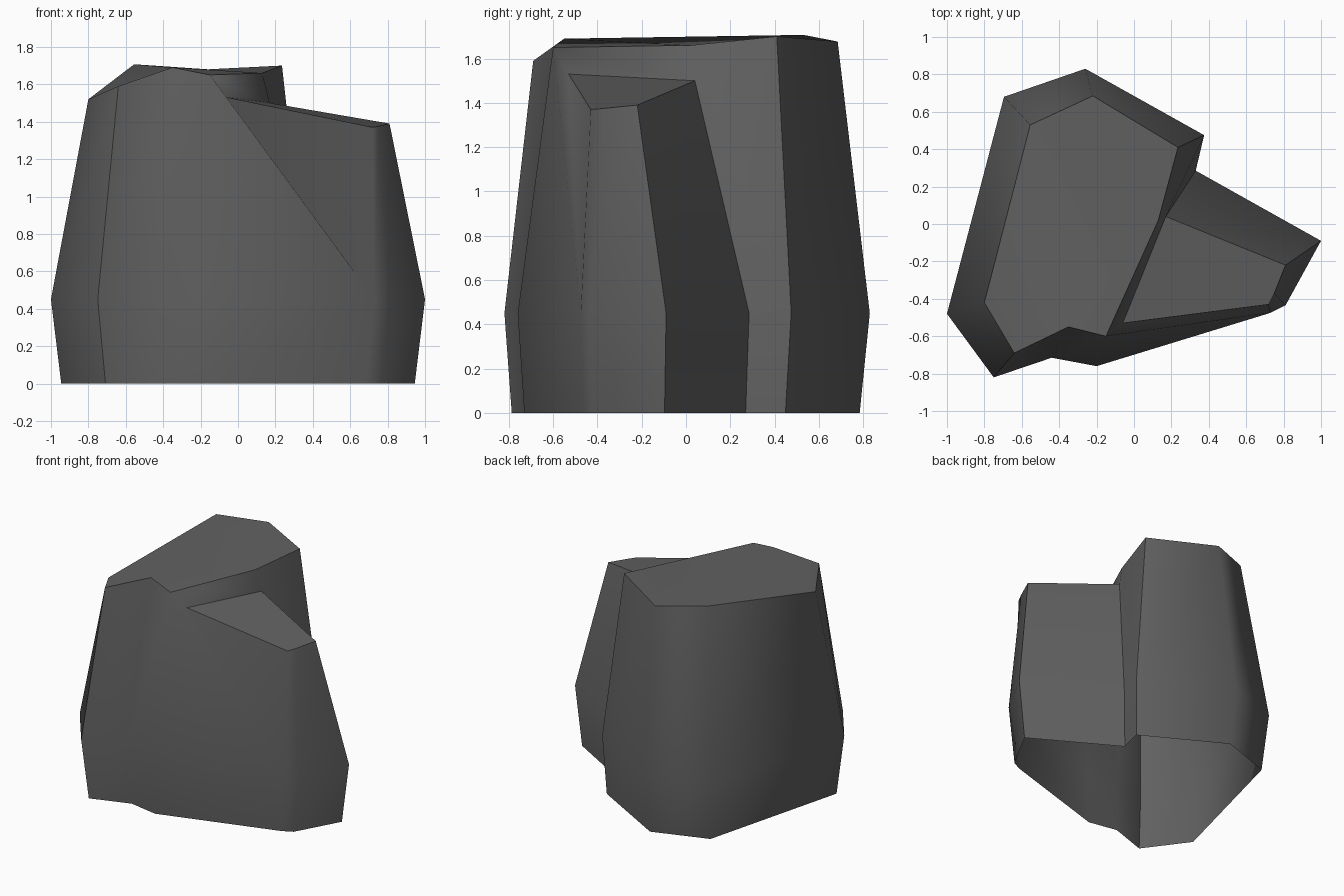
import bpy, bmesh, math

if "Cube" in bpy.data.objects:
    bpy.data.objects.remove(bpy.data.objects["Cube"])

# Footprint outline at the widest level, counter-clockwise from the left corner
outline = [(-1, -.48), (-.75, -.82), (-.44, -.715), (-.2, -.76), (.73, -.475), (.81, -.435),
           (1, -.09), (.33, .285), (.375, .475), (-.26, .83), (-.695, .68)]
# Upper rim point above each outline corner (tall block, low ledge, notch, tall block)
rim = [(-.8, -.42, 1.52), (-.64, -.69, 1.59), (-.35, -.55, 1.69), (-.15, -.6, 1.65),
       (.72, -.43, 1.37), (.75, -.37, 1.375), (.81, -.22, 1.39), (.17, .04, 1.5),
       (.235, .41, 1.70), (-.22, .685, 1.677), (-.555, .53, 1.707)]

bm = bmesh.new()
base = [bm.verts.new((x * .945, y * .945 + (-.012 if y < 0 else 0), 0)) for x, y in outline]
belly = [bm.verts.new((x, y, .45)) for x, y in outline]
top = [bm.verts.new(p) for p in rim]
ledge = bm.verts.new((-.06, -.53, 1.53))      # front inner end of the low ledge
step = bm.verts.new((.13, .02, 1.66))         # tall block corner above the notch

# Side walls (the underside is open)
n = len(outline)
for i in range(n):
    j = (i + 1) % n
    bm.faces.new((base[i], base[j], belly[j], belly[i]))
    if i == 3:
        bm.faces.new((belly[i], belly[j], top[j], ledge, top[i]))
    elif i == 7:
        bm.faces.new((belly[i], belly[j], top[j], step, top[i]))
    else:
        bm.faces.new((belly[i], belly[j], top[j], top[i]))

# Low ledge, step wall and tall block cap
bm.faces.new((ledge, top[4], top[5], top[6], top[7]))
bm.faces.new((top[3], ledge, top[7], step))
bm.faces.new((top[0], top[1], top[2], top[10]))
bm.faces.new((top[2], top[3], step, top[10]))
bm.faces.new((step, top[8], top[9], top[10]))

me = bpy.data.meshes.new("boulder")
bm.to_mesh(me)
bm.free()
rock = bpy.data.objects.new("boulder", me)
bpy.context.collection.objects.link(rock)

mat = bpy.data.materials.new("dark grey stone")
mat.diffuse_color = (.12, .12, .12, 1)
mat.use_nodes = True
mat.node_tree.nodes["Principled BSDF"].inputs["Base Color"].default_value = mat.diffuse_color
me.materials.append(mat)

bpy.context.view_layer.objects.active = rock
rock.select_set(True)
bpy.ops.object.shade_smooth_by_angle(angle=math.radians(60))
